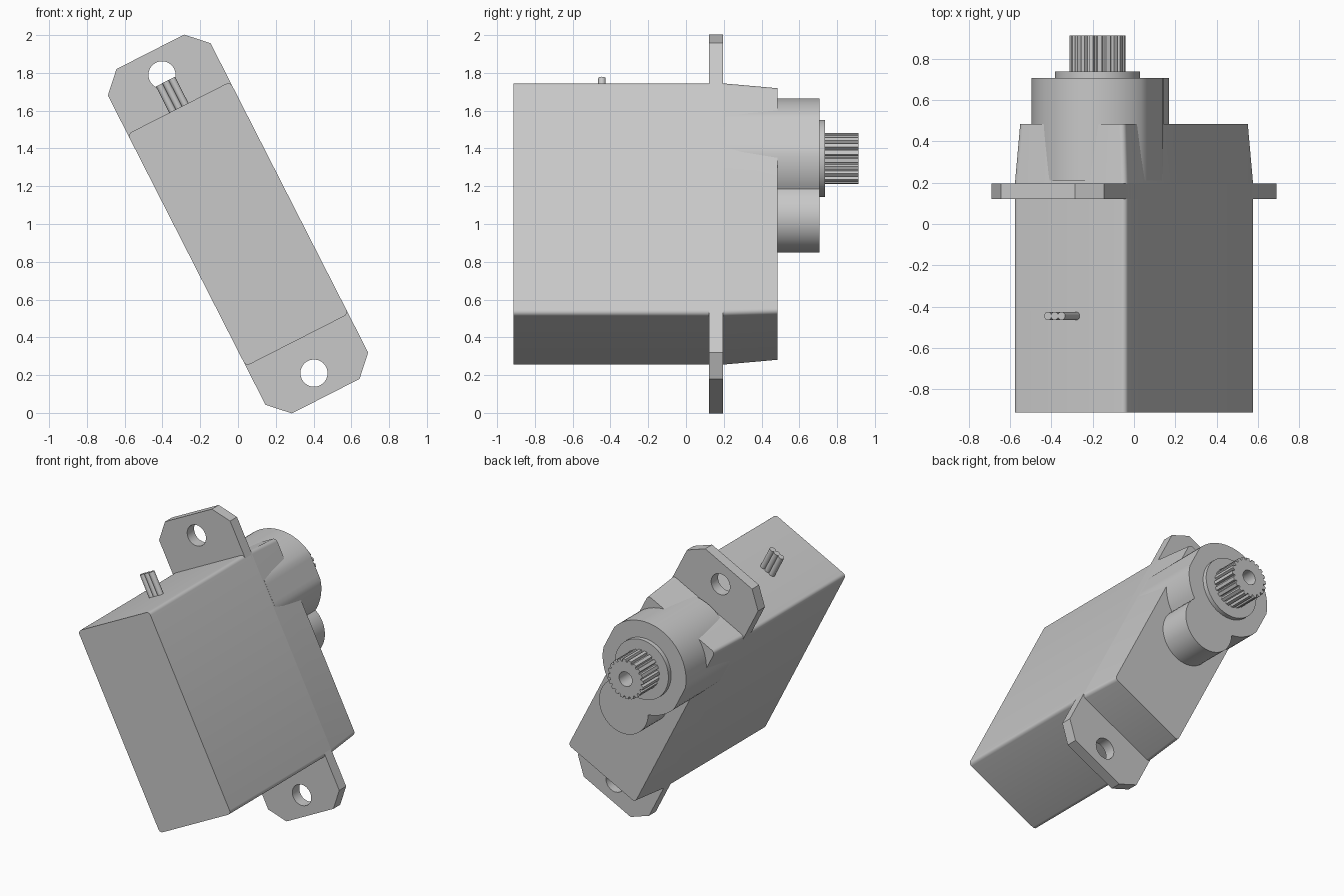
import bpy, bmesh
from math import sin, cos, pi, radians, acos, atan2
from mathutils import Matrix, Vector

if "Cube" in bpy.data.objects:
    bpy.data.objects.remove(bpy.data.objects["Cube"])

grey = bpy.data.materials.new("light_grey_plastic")
grey.use_nodes = True
colour = (0.58, 0.58, 0.58, 1)
grey.diffuse_color = colour
grey.node_tree.nodes["Principled BSDF"].inputs["Base Color"].default_value = colour

# The whole unit is built upright, then leaned over about the y axis
LEAN = Matrix.Translation((0, 0, 1)) @ Matrix.Rotation(radians(-27), 4, 'Y')
HALF_W, HALF_L = 0.305, 0.69
SHAFT = 0.389


def arc(cx, cz, r, start, end, steps):
    return [(cx + r * cos(start + (end - start) * i / steps),
             cz + r * sin(start + (end - start) * i / steps)) for i in range(steps + 1)]


def circle(cx, cz, r, n=32):
    return arc(cx, cz, r, 0, 2 * pi, n)[:-1]


def rounded_rect(w, l, r=0.025):
    pts = []
    for k, (sx, sz) in enumerate([(1, 1), (-1, 1), (-1, -1), (1, -1)]):
        pts += arc(sx * (w - r), sz * (l - r), r, k * pi / 2, (k + 1) * pi / 2, 5)
    return pts


def prism(name, near, far, loops, end_loops=None, upright=False):
    """Sweep an outline, plus any hole outlines, from near to far."""
    bm = bmesh.new()
    caps = ([], [])
    for a, b in zip(loops, end_loops or loops):
        rings = []
        for pts, d in ((a, near), (b, far)):
            rings.append([bm.verts.new((p, q, d) if upright else (p, d, q)) for p, q in pts])
        n = len(a)
        for i in range(n):
            j = (i + 1) % n
            bm.faces.new((rings[0][i], rings[0][j], rings[1][j], rings[1][i]))
        for cap, ring in zip(caps, rings):
            cap += [bm.edges.get((ring[i], ring[(i + 1) % n])) for i in range(n)]
    for cap in caps:
        bmesh.ops.triangle_fill(bm, edges=cap, use_beauty=True)
    bmesh.ops.recalc_face_normals(bm, faces=bm.faces)
    mesh = bpy.data.meshes.new(name)
    bm.to_mesh(mesh)
    bm.free()
    mesh.materials.append(grey)
    obj = bpy.data.objects.new(name, mesh)
    bpy.context.collection.objects.link(obj)
    obj.matrix_world = LEAN
    bpy.ops.object.select_all(action='DESELECT')
    obj.select_set(True)
    bpy.context.view_layer.objects.active = obj
    bpy.ops.object.shade_smooth_by_angle(angle=radians(28))
    return obj


# Case in two halves with a tapered nose
body = rounded_rect(HALF_W, HALF_L)
prism("rear_case", -0.912, -0.42, [body])
prism("middle_case", -0.42, 0.197, [body])
prism("tapered_nose", 0.197, 0.485, [body], [rounded_rect(HALF_W - 0.019, HALF_L - 0.019)])

# Mounting plate with clipped corners and two screw holes
L, C = 1.023, 0.104
plate = []
for sx, sz in [(1, 1), (-1, 1), (-1, -1), (1, -1)]:
    corner = [(sx * HALF_W, sz * (L - C)), (sx * (HALF_W - C), sz * L)]
    plate += corner if sx * sz > 0 else corner[::-1]
prism("mounting_plate", 0.122, 0.197,
      [plate, circle(0, 0.886, 0.072), circle(0, -0.886, 0.072)])

# Gear housing: a large and a small lobe, trimmed to the case width
R, r, small = 0.319, 0.188, 0.041
gap = SHAFT - small
along = (gap ** 2 + R ** 2 - r ** 2) / (2 * gap)
big_cut = acos(along / R)
small_cut = atan2(R * sin(big_cut), gap - along)
big_lobe = arc(0, SHAFT, R, -pi / 2 + big_cut, 1.5 * pi - big_cut, 56)
small_lobe = arc(0, small, r, pi / 2 + small_cut, 2.5 * pi - small_cut, 32)[1:-1]
housing = [(max(-HALF_W, min(HALF_W, x)), z) for x, z in big_lobe + small_lobe]
prism("gear_housing", 0.21, 0.707, [housing])

# Output collar and splined shaft with screw socket
prism("output_collar", 0.70, 0.737, [circle(0, SHAFT, 0.205, 48)])
TEETH = 20
spline = []
for t in range(TEETH):
    for f, rad in ((0, 0.136), (0.5, 0.136), (0.65, 0.119), (0.85, 0.119)):
        a = 2 * pi * (t + f) / TEETH
        spline.append((rad * cos(a), SHAFT + rad * sin(a)))
prism("splined_shaft", 0.735, 0.912, [spline, circle(0, SHAFT, 0.05)])

# Three lead wires leaving the end of the case
for i, side in enumerate((-1, 0, 1)):
    prism(f"lead_wire_{i + 1}", 0.66, 0.846, [circle(side * 0.037, -0.445, 0.02, 16)], upright=True)
